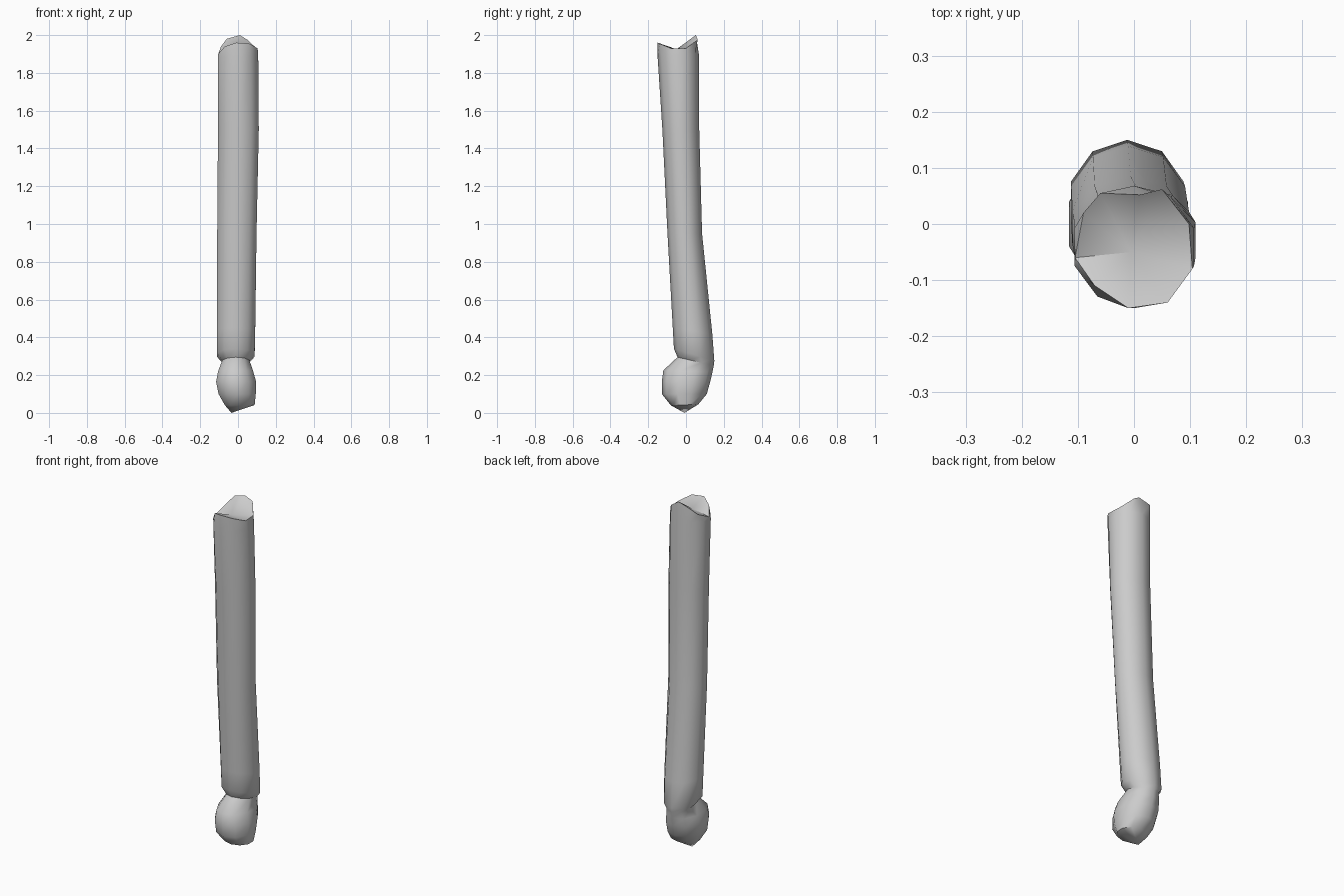
import bpy, bmesh, math

if "Cube" in bpy.data.objects:
    bpy.data.objects.remove(bpy.data.objects["Cube"])

SIDES = 10
# Cross-sections, bottom to top: x min, x max, y min, y max, z at front, z at back
RINGS = [
    (-0.07, 0.088, -0.08, 0.065, 0.04, 0.045),
    (-0.103, 0.094, -0.128, 0.110, 0.10, 0.10),
    (-0.116, 0.096, -0.128, 0.128, 0.165, 0.165),
    (-0.105, 0.080, -0.120, 0.140, 0.225, 0.215),
    (-0.083, 0.060, -0.045, 0.147, 0.295, 0.25),   # pinched neck
    (-0.112, 0.088, -0.064, 0.150, 0.34, 0.275),   # bottom of shaft
    (-0.112, 0.091, -0.070, 0.139, 0.45, 0.42),
    (-0.110, 0.098, -0.098, 0.085, 0.95, 0.95),
    (-0.106, 0.110, -0.125, 0.070, 1.50, 1.50),
    (-0.106, 0.107, -0.150, 0.068, 1.88, 1.90),
]
# Uneven rim of the cut upper end
RIM = [
    (-0.01, -0.150, 1.96), (0.06, -0.140, 1.955), (0.104, -0.08, 1.93),
    (0.098, 0.0, 1.93), (0.05, 0.062, 1.975), (0.01, 0.052, 2.0),
    (-0.06, 0.055, 1.98), (-0.09, 0.02, 1.94), (-0.105, -0.06, 1.90),
    (-0.07, -0.110, 1.94),
]


def section(x0, x1, y0, y1, zf, zb):
    angles = [math.radians(-90 + 360 * k / SIDES) for k in range(SIDES)]
    widest = max(math.cos(a) for a in angles)
    pts = []
    for a in angles:
        u, v = math.cos(a) / widest / 2 + 0.5, math.sin(a) / 2 + 0.5
        pts.append((x0 + u * (x1 - x0), y0 + v * (y1 - y0), zf + v * (zb - zf)))
    return pts


def bridge(bm, low, high):
    for k in range(SIDES):
        n = (k + 1) % SIDES
        bm.faces.new((low[k], low[n], high[n], high[k]))


def fan(bm, ring, centre):
    c = bm.verts.new(centre)
    for k in range(SIDES):
        bm.faces.new((ring[k], ring[(k + 1) % SIDES], c))


# Bent shaft with rounded lower knob and dished upper end
bm = bmesh.new()
loops = [[bm.verts.new(p) for p in pts] for pts in [section(*r) for r in RINGS] + [RIM]]
for low, high in zip(loops, loops[1:]):
    bridge(bm, low, high)
fan(bm, loops[0], (-0.035, -0.008, 0.0))
fan(bm, loops[-1], (-0.005, -0.05, 1.925))
bmesh.ops.recalc_face_normals(bm, faces=bm.faces)

mesh = bpy.data.meshes.new("bent_shaft")
bm.to_mesh(mesh)
bm.free()
shaft = bpy.data.objects.new("bent_shaft", mesh)
bpy.context.collection.objects.link(shaft)
bpy.context.view_layer.objects.active = shaft
shaft.select_set(True)
bpy.ops.object.shade_smooth_by_angle(angle=math.radians(50))
